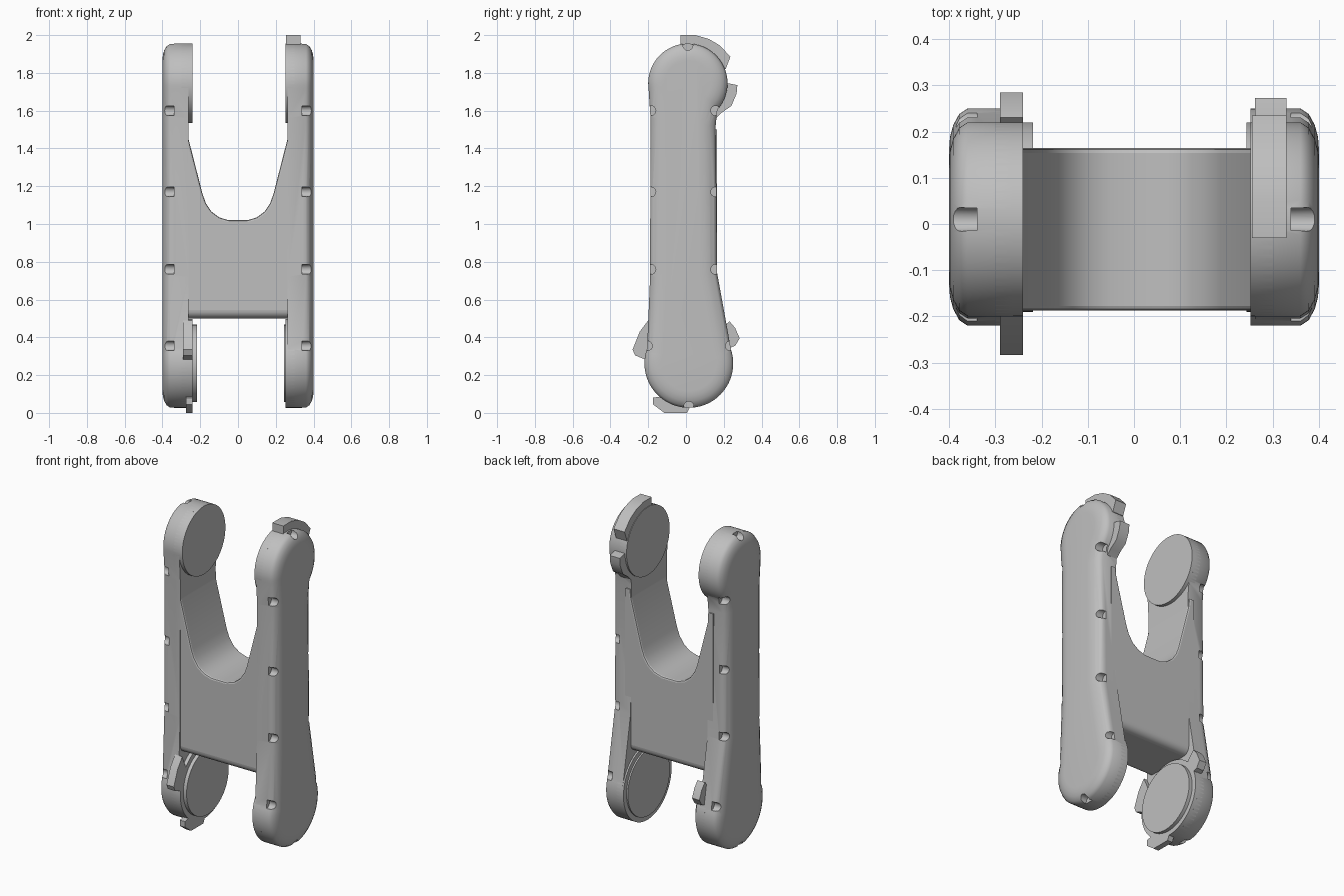
import bpy, bmesh
from math import sin, cos, radians, pi
from mathutils import Matrix

cube = bpy.data.objects.get("Cube")
if cube:
    bpy.data.objects.remove(cube)

grey = bpy.data.materials.new("light grey")
grey.use_nodes = True
COLOR = (0.52, 0.52, 0.52, 1)
grey.diffuse_color = COLOR
grey.node_tree.nodes["Principled BSDF"].inputs["Base Color"].default_value = COLOR

LOW, LOW_R = (0.015, 0.262), 0.235     # lower hub centre (y, z) and radius
TOP, TOP_R = (0.01, 1.745), 0.21       # upper hub


def finish(bm, name, angle=35):
    bmesh.ops.recalc_face_normals(bm, faces=bm.faces)
    mesh = bpy.data.meshes.new(name)
    bm.to_mesh(mesh)
    bm.free()
    mesh.materials.append(grey)
    obj = bpy.data.objects.new(name, mesh)
    bpy.context.collection.objects.link(obj)
    smooth(obj, angle)
    return obj


def smooth(obj, angle):
    bpy.ops.object.select_all(action='DESELECT')
    obj.select_set(True)
    bpy.context.view_layer.objects.active = obj
    bpy.ops.object.shade_smooth_by_angle(angle=radians(angle))


def loft(name, rings, angle=35):
    """Skin a list of equal-length closed rings and cap both ends."""
    bm = bmesh.new()
    loops = [[bm.verts.new(p) for p in ring] for ring in rings]
    n = len(loops[0])
    for a, b in zip(loops, loops[1:]):
        for i in range(n):
            j = (i + 1) % n
            bm.faces.new((a[i], a[j], b[j], b[i]))
    bm.faces.new(loops[0])
    bm.faces.new(loops[-1])
    return finish(bm, name, angle)


def prism(name, points, x0, x1):
    return loft(name, [[(x, y, z) for y, z in points] for x in (x0, x1)])


def arc(centre, r, start, end, steps):
    angles = [radians(start + (end - start) * i / steps) for i in range(steps + 1)]
    return [(centre[0] + r * cos(a), centre[1] + r * sin(a)) for a in angles]


def arm_outline(d):
    """Side outline of an arm, inset by d."""
    return (arc(LOW, LOW_R - d, 18, -200, 44)
            + [(-0.19 + d, 0.72), (-0.188 + d, 1.56)]
            + arc(TOP, TOP_R - d, 188, -42, 44)
            + [(0.157 - d, 1.52), (0.165 - d, 0.74)])


def disc(name, centre, r, x0, x1):
    return prism(name, arc(centre, r, 0, 354.375, 63), x0, x1)


def notch_cutter(side):
    """Small round cutters spaced along the outer rim of an arm."""
    spots = [(TOP[0], 1.945), (LOW[0], 0.035), (-0.205, 0.355), (0.235, 0.355)]
    for z in (0.76, 1.17, 1.6):
        spots += [(-0.186, z), (0.157, z)]
    bm = bmesh.new()
    for y, z in spots:
        place = Matrix.Translation((side * 0.395, y, z)) @ Matrix.Rotation(pi / 2, 4, 'Y')
        bmesh.ops.create_cone(bm, cap_ends=True, segments=16, radius1=0.026,
                              radius2=0.026, depth=0.11, matrix=place)
    return finish(bm, "notch_cutter")


# Side arms with softened outer rims and notches
LAYERS = [(0.262, 0), (0.36, 0), (0.378, 0.012), (0.391, 0.036), (0.398, 0.062), (0.4, 0.088)]
for side, label in ((1, "left"), (-1, "right")):
    arm = loft(label + "_arm", [[(side * x, y, z) for y, z in arm_outline(d)]
                                for x, d in LAYERS], 40)
    cutter = notch_cutter(side)
    mod = arm.modifiers.new("notches", 'BOOLEAN')
    mod.operation = 'DIFFERENCE'
    mod.object = cutter
    mod.solver = 'EXACT'
    bpy.context.view_layer.objects.active = arm
    bpy.ops.object.modifier_apply(modifier=mod.name)
    bpy.data.objects.remove(cutter)
    smooth(arm, 40)

# Hub discs on the inner faces
disc("left_upper_hub", TOP, TOP_R, 0.252, 0.3)
disc("right_upper_hub", TOP, TOP_R, -0.3, -0.24)
disc("left_lower_hub", LOW, LOW_R, 0.252, 0.3)
disc("right_lower_hub", LOW, LOW_R, -0.3, -0.24)
disc("left_lower_pad", LOW, 0.205, 0.243, 0.3)
disc("right_lower_pad", LOW, 0.205, -0.3, -0.218)

# Central web with a U-shaped top and a rounded lower edge
half = [(0.3, 0.5), (0.3, 1.5), (0.268, 1.5), (0.262, 1.45), (0.188, 1.16),
        (0.17, 1.11), (0.14, 1.065), (0.1, 1.035), (0.05, 1.02)]
outline = half + [(-x, z) for x, z in reversed(half)]
web = loft("central_web", [[(x, y, z) for x, z in outline] for y in (-0.187, 0.164)])
bm = bmesh.new()
bm.from_mesh(web.data)
lower = [e for e in bm.edges if all(v.co.z < 0.51 for v in e.verts)
         and abs(e.verts[0].co.x - e.verts[1].co.x) > 0.1]
bmesh.ops.bevel(bm, geom=lower, offset=0.045, segments=6, profile=0.5, affect='EDGES')
upper = [e for e in bm.edges if all(v.co.z > 1 and abs(v.co.x) < 0.28 for v in e.verts)
         and abs(e.verts[0].co.y - e.verts[1].co.y) < 0.01]
bmesh.ops.bevel(bm, geom=upper, offset=0.01, segments=2, profile=0.5, affect='EDGES')
bm.to_mesh(web.data)
bm.free()
smooth(web, 40)

# Stop tabs around the upper left hub
prism("upper_stop_tab", [(-0.03, 1.92), (-0.03, 2.0), (0.05, 2.0), (0.12, 1.98), (0.18, 1.945),
                         (0.235, 1.885), (0.21, 1.82), (0.15, 1.82)], 0.255, 0.33)
prism("upper_hook_tab", [(0.18, 1.745), (0.225, 1.745), (0.272, 1.735), (0.268, 1.69),
                         (0.24, 1.625), (0.19, 1.59), (0.15, 1.55), (0.13, 1.62)], 0.262, 0.33)

# Stop tabs around the lower right hub
prism("lower_front_tab", [(-0.2, 0.49), (-0.245, 0.43), (-0.283, 0.335), (-0.27, 0.305),
                          (-0.21, 0.28), (-0.16, 0.4)], -0.29, -0.24)
prism("lower_back_tab", [(0.23, 0.485), (0.26, 0.45), (0.284, 0.395), (0.26, 0.355),
                         (0.22, 0.34), (0.17, 0.42)], -0.29, -0.24)
prism("lower_bottom_tab", [(-0.175, 0.08), (-0.175, 0.045), (-0.115, 0.0), (0.005, 0.0),
                           (0.025, 0.04), (-0.05, 0.1)], -0.275, -0.24)
